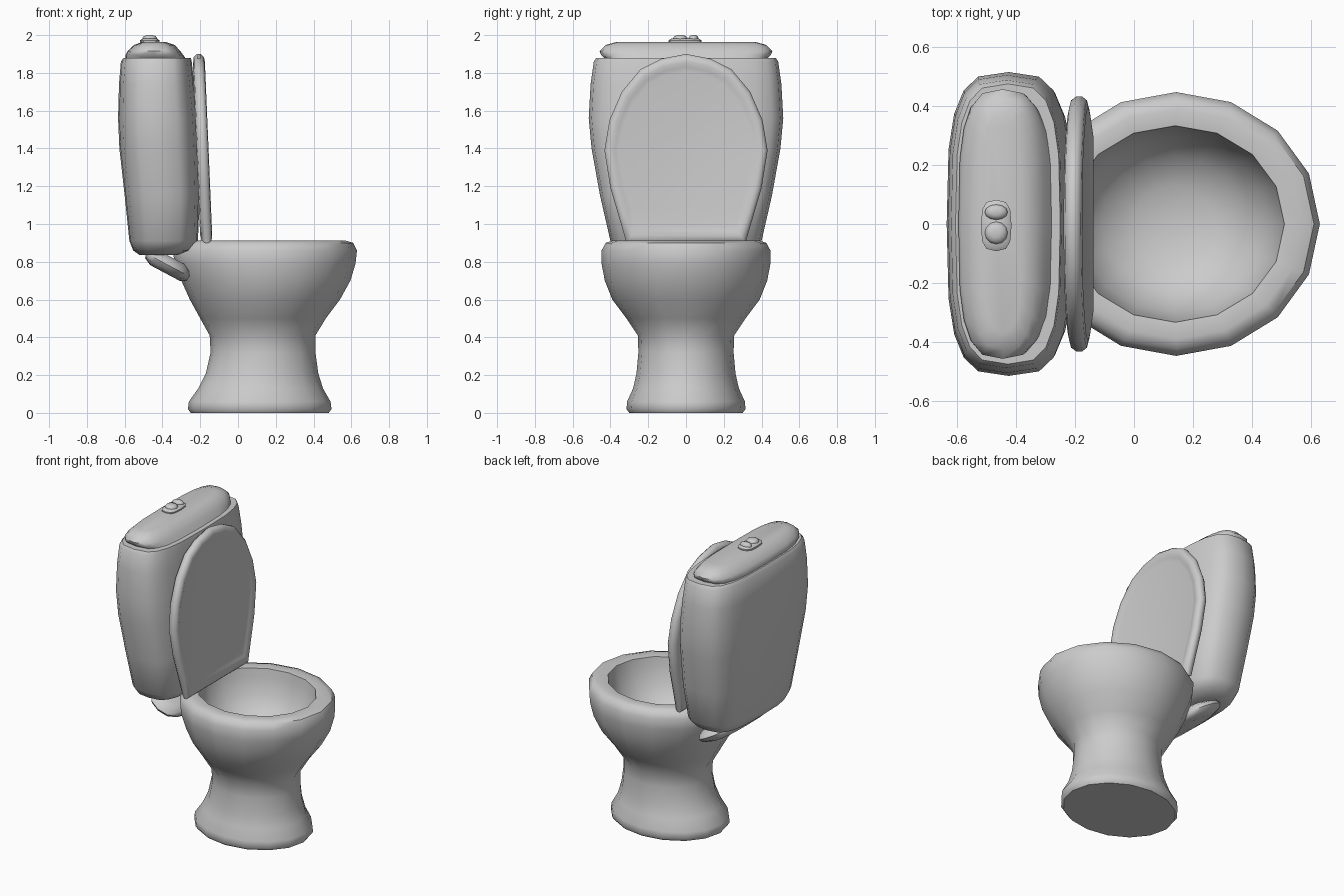
import bpy, bmesh, math
from mathutils import Matrix


def ring(cx, rx, ry, z, n=2.0, sides=16, cy=0.0):
    """Horizontal superellipse; n=2 is an ellipse, larger is boxier."""
    pts = []
    for i in range(sides):
        a = 2 * math.pi * i / sides
        c, s = math.cos(a), math.sin(a)
        pts.append((cx + rx * math.copysign(abs(c) ** (2 / n), c),
                    cy + ry * math.copysign(abs(s) ** (2 / n), s), z))
    return pts


def loft(name, rings, angle=40, matrix=None):
    """Skin a stack of rings and cap both ends."""
    bm = bmesh.new()
    loops = [[bm.verts.new(p) for p in r] for r in rings]
    k = len(rings[0])
    for a, b in zip(loops, loops[1:]):
        for i in range(k):
            j = (i + 1) % k
            bm.faces.new((a[i], a[j], b[j], b[i]))
    bm.faces.new(loops[0][::-1])
    bm.faces.new(loops[-1])
    if matrix:
        bm.transform(matrix)
    bmesh.ops.recalc_face_normals(bm, faces=bm.faces)
    mesh = bpy.data.meshes.new(name)
    bm.to_mesh(mesh)
    bm.free()
    ob = bpy.data.objects.new(name, mesh)
    bpy.context.collection.objects.link(ob)
    bpy.ops.object.select_all(action='DESELECT')
    ob.select_set(True)
    bpy.context.view_layer.objects.active = ob
    bpy.ops.object.shade_smooth_by_angle(angle=math.radians(angle))
    return ob


def spans(rows, n, sides=16):
    """Rows of (x min, x max, y half width, z) to rings."""
    return [ring((a + b) / 2, (b - a) / 2, y, z, n, sides) for a, b, y, z in rows]


# pedestal and bowl: outside going up, over the rim, then down the inside
bowl = [
    (-0.25, 0.48, 0.30, 0.00), (-0.265, 0.495, 0.315, 0.02), (-0.26, 0.49, 0.312, 0.06),
    (-0.21, 0.45, 0.28, 0.13), (-0.17, 0.425, 0.262, 0.21), (-0.145, 0.41, 0.252, 0.32),
    (-0.15, 0.41, 0.255, 0.41), (-0.20, 0.465, 0.315, 0.50), (-0.255, 0.54, 0.39, 0.60),
    (-0.30, 0.595, 0.43, 0.70), (-0.335, 0.622, 0.447, 0.79), (-0.345, 0.63, 0.447, 0.86),
    (-0.32, 0.61, 0.425, 0.90), (-0.28, 0.57, 0.39, 0.912), (-0.23, 0.51, 0.333, 0.905),
    (-0.22, 0.50, 0.325, 0.85), (-0.19, 0.46, 0.30, 0.74), (-0.11, 0.38, 0.23, 0.64),
    (0.00, 0.27, 0.13, 0.59), (0.10, 0.17, 0.03, 0.58)]
loft("bowl_and_pedestal", spans(bowl, 2.0), 45)

# water tank
tank = [
    (-0.52, -0.32, 0.28, 0.835), (-0.555, -0.25, 0.36, 0.86), (-0.575, -0.212, 0.40, 0.91),
    (-0.60, -0.203, 0.455, 1.15), (-0.628, -0.208, 0.50, 1.40), (-0.635, -0.215, 0.515, 1.56),
    (-0.63, -0.232, 0.505, 1.74), (-0.62, -0.245, 0.488, 1.86), (-0.605, -0.25, 0.475, 1.88),
    (-0.59, -0.27, 0.45, 1.88)]
loft("tank", spans(tank, 3.3, 20))

# tank cover
cover = [
    (-0.595, -0.265, 0.41, 1.86), (-0.595, -0.29, 0.45, 1.895), (-0.585, -0.305, 0.457, 1.915),
    (-0.55, -0.335, 0.425, 1.948), (-0.51, -0.38, 0.37, 1.963)]
loft("tank_cover", spans(cover, 3.3, 20), 50)

# flush plate with two buttons
loft("flush_plate", [ring(-0.467, rx, ry, z, 3, 12, -0.005) for rx, ry, z in
                     ((0.05, 0.085, 1.95), (0.052, 0.087, 1.972), (0.038, 0.073, 1.982))])
for name, cy, ry in (("small_button", 0.04, 0.026), ("large_button", -0.03, 0.038)):
    loft(name, [ring(-0.467, 0.039 * f, ry * f, z, 2, 12, cy) for f, z in
                ((1, 1.97), (1, 1.985), (0.8, 1.995), (0.4, 2.0))])

# shelf joining the tank to the bowl
tilt = Matrix.Translation((-0.365, 0, 0.78)) @ Matrix.Rotation(math.radians(28), 4, 'Y')
loft("tank_support", [ring(0, rx, ry, z, 2.6) for rx, ry, z in
                      ((0.09, 0.24, -0.045), (0.13, 0.30, -0.025), (0.14, 0.32, 0.0),
                       (0.13, 0.30, 0.025), (0.09, 0.24, 0.045))], 60, tilt)

# raised seat lid: half outline (y, z), mirrored, leaning back against the tank
half = [(0.13, 1.875), (0.24, 1.82), (0.34, 1.70), (0.405, 1.55), (0.432, 1.39),
        (0.40, 1.19), (0.35, 1.02), (0.315, 0.90)]
outline = [(0, 1.90)] + half + [(-y, z) for y, z in reversed(half)]


def lid_ring(scale, depth):
    pts = []
    for y, z in outline:
        zz = 1.38 + (z - 1.38) * scale
        pts.append((-0.165 - 0.042 * (zz - 0.9) + depth, y * scale, zz))
    return pts


loft("seat_lid", [lid_ring(s, d) for s, d in
                  ((0.90, -0.034), (0.97, -0.028), (1.0, -0.01), (1.0, 0.01), (0.97, 0.026),
                   (0.92, 0.03), (0.87, 0.022), (0.82, 0.018))], 50)
